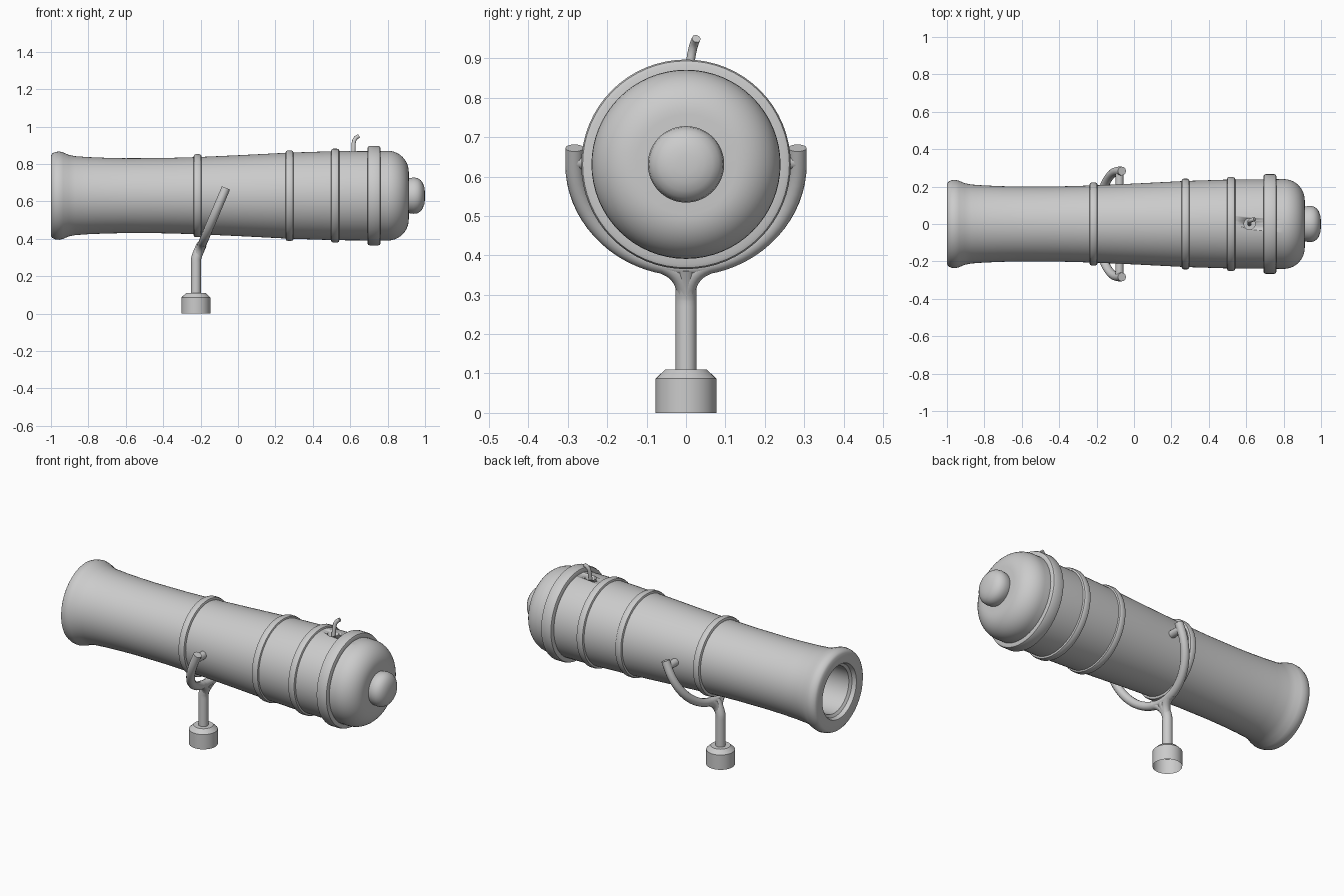
import bpy, bmesh, math
from mathutils import Vector, Matrix

if "Cube" in bpy.data.objects:
    bpy.data.objects.remove(bpy.data.objects["Cube"])

AXIS_Z = 0.631   # height of the barrel axis


def lathe(name, profile, segs=64, upright=False, loc=(0, 0, AXIS_Z), angle=35):
    """Revolve (along, radius) points around x, or around z when upright."""
    bm = bmesh.new()
    vs = [bm.verts.new((r, 0, a) if upright else (a, 0, r)) for a, r in profile]
    es = [bm.edges.new(p) for p in zip(vs, vs[1:])]
    bmesh.ops.spin(bm, geom=vs + es, cent=(0, 0, 0), steps=segs, angle=math.tau,
                   axis=(0, 0, 1) if upright else (1, 0, 0))
    bmesh.ops.remove_doubles(bm, verts=bm.verts[:], dist=1e-5)
    bmesh.ops.recalc_face_normals(bm, faces=bm.faces[:])
    me = bpy.data.meshes.new(name)
    bm.to_mesh(me)
    bm.free()
    ob = bpy.data.objects.new(name, me)
    bpy.context.collection.objects.link(ob)
    ob.location = loc
    bpy.ops.object.select_all(action='DESELECT')
    ob.select_set(True)
    bpy.context.view_layer.objects.active = ob
    bpy.ops.object.shade_smooth_by_angle(angle=math.radians(angle))
    return ob


def tube(name, points, radius):
    cu = bpy.data.curves.new(name, 'CURVE')
    cu.dimensions = '3D'
    cu.bevel_depth = radius
    cu.bevel_resolution = 4
    cu.use_fill_caps = True
    sp = cu.splines.new('POLY')
    sp.points.add(len(points) - 1)
    for p, co in zip(sp.points, points):
        p.co = (*co, 1)
    ob = bpy.data.objects.new(name, cu)
    bpy.context.collection.objects.link(ob)
    return ob


def bezier(a, b, c, n=10):
    a, b, c = Vector(a), Vector(b), Vector(c)
    ts = [i / n for i in range(n + 1)]
    return [a * (1 - t) ** 2 + b * 2 * t * (1 - t) + c * t * t for t in ts]


# barrel: bore, flared muzzle, tapering body and rounded breech
bore = [(0.2, 0), (0.2, 0.135), (-0.965, 0.135), (-0.975, 0.15), (-0.998, 0.158)]
muzzle = [(-1, 0.165), (-1, 0.215), (-0.992, 0.227), (-0.975, 0.234), (-0.955, 0.236),
          (-0.935, 0.231), (-0.905, 0.218), (-0.87, 0.211), (-0.8, 0.206), (-0.7, 0.202)]
body = [(-0.6, 0.2), (-0.4, 0.201), (-0.22, 0.206), (0.02, 0.217), (0.275, 0.23),
        (0.52, 0.238), (0.8, 0.24)]
breech = [(0.8 + 0.113 * math.sin(t), 0.127 + 0.113 * math.cos(t))
          for t in (math.pi / 2 * i / 10 for i in range(1, 11))]
barrel = lathe("barrel", bore + muzzle + body + breech + [(0.914, 0)])

# touch hole
hole = lathe("touch_hole_cutter", [(0.77, 0), (0.77, 0.03), (1, 0.03), (1, 0)],
             segs=24, upright=True, loc=(0.618, 0, 0))
hole.hide_render = True
hole.display_type = 'WIRE'
hole.hide_set(True)
cut = barrel.modifiers.new("touch_hole", 'BOOLEAN')
cut.operation = 'DIFFERENCE'
cut.solver = 'EXACT'
cut.object = hole

# reinforcing bands
for i, (x0, x1, r) in enumerate([(-0.238, -0.195, 0.222), (0.254, 0.297, 0.242),
                                 (0.497, 0.542, 0.251), (0.692, 0.762, 0.266)]):
    h = 0.012
    lathe(f"band_{i + 1}", [(x0, r - 0.04), (x0, r - h), (x0 + 0.3 * h, r - 0.3 * h),
                            (x0 + h, r), (x1 - h, r), (x1 - 0.3 * h, r - 0.3 * h),
                            (x1, r - h), (x1, r - 0.04)])

# rear knob
lathe("rear_knob", [(0.9, 0.088), (0.918, 0.094), (0.94, 0.097), (0.96, 0.094), (0.976, 0.084),
                    (0.988, 0.068), (0.996, 0.046), (0.999, 0.024), (1, 0)], segs=48)

# fuse
tube("fuse", [(0.617, 0, 0.76), (0.617, 0.008, 0.87), (0.618, 0.014, 0.91), (0.622, 0.018, 0.928),
              (0.631, 0.022, 0.941), (0.645, 0.026, 0.95)], 0.011)

# tilted yoke
R = 0.283
TILT = Matrix.Rotation(math.radians(23), 3, 'Y')


def on_yoke(a, rise=0.0):
    """Point on the yoke ring, a degrees from its lowest point."""
    t = math.radians(a)
    p = TILT @ Vector((0, R * math.sin(t), -R * math.cos(t) + rise))
    return p + Vector((-0.082, 0, AXIS_Z))


tube("yoke", [on_yoke(-90, 0.045)] + [on_yoke(a) for a in range(-90, 91, 5)]
     + [on_yoke(90, 0.045)], 0.0235)

# trunnion pins, stem and branches that merge the stem into the yoke
for side, s in (("left", -1), ("right", 1)):
    tube(f"trunnion_{side}", [(-0.078, s * 0.15, AXIS_Z + 0.008), (-0.078, s * 0.285, AXIS_Z + 0.008)], 0.022)
    tube(f"stem_branch_{side}", bezier((-0.224, 0, 0.29), on_yoke(0), on_yoke(s * 18)), 0.0235)
tube("stem", [(-0.225, 0, 0.09), (-0.225, 0, 0.27)]
     + bezier((-0.225, 0, 0.285), (-0.223, 0, 0.31), on_yoke(0), 6), 0.027)

# socket, open underneath
lathe("socket", [(0, 0.077), (0.087, 0.077), (0.11, 0.053), (0.11, 0)], segs=32,
      upright=True, loc=(-0.225, 0, 0), angle=30)
